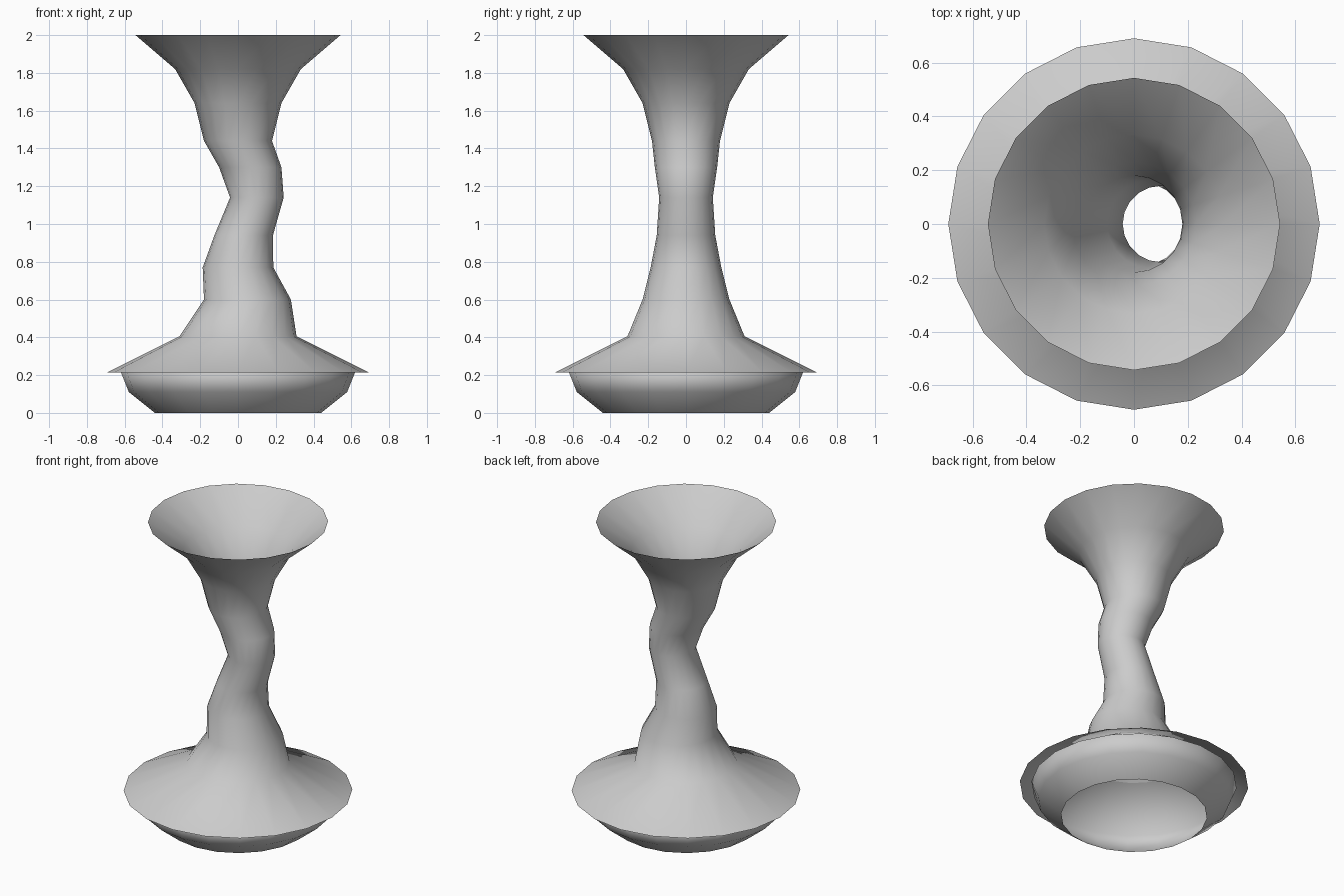
import bpy, math

if "Cube" in bpy.data.objects:
    bpy.data.objects.remove(bpy.data.objects["Cube"])

SIDES = 20


def lathe(name, rings):
    """Open smooth shell through circular rings given as (z, radius, x offset)."""
    verts, faces = [], []
    for z, r, cx in rings:
        for i in range(SIDES):
            a = 2 * math.pi * i / SIDES
            verts.append((cx + r * math.cos(a), r * math.sin(a), z))
    for k in range(len(rings) - 1):
        for i in range(SIDES):
            j = (i + 1) % SIDES
            a, b = k * SIDES, (k + 1) * SIDES
            faces.append((a + i, a + j, b + j, b + i))
    mesh = bpy.data.meshes.new(name)
    mesh.from_pydata(verts, [], faces)
    mesh.shade_smooth()
    obj = bpy.data.objects.new(name, mesh)
    bpy.context.collection.objects.link(obj)
    return obj


# Flared skirt, wavering neck and open trumpet-shaped mouth
lathe("neck_and_skirt", [
    (0.215, 0.69, 0), (0.405, 0.31, 0), (0.60, 0.23, 0.05),
    (0.77, 0.187, 0), (0.94, 0.155, 0.03), (1.14, 0.142, 0.10),
    (1.30, 0.165, 0.065), (1.44, 0.18, 0), (1.64, 0.23, 0),
    (1.82, 0.333, 0), (2.0, 0.543, 0),
])

# Rounded open foot, closing in under the skirt to meet the neck
lathe("foot_bowl", [
    (0.0, 0.44, 0), (0.11, 0.578, 0), (0.215, 0.62, 0), (0.405, 0.31, 0),
])
